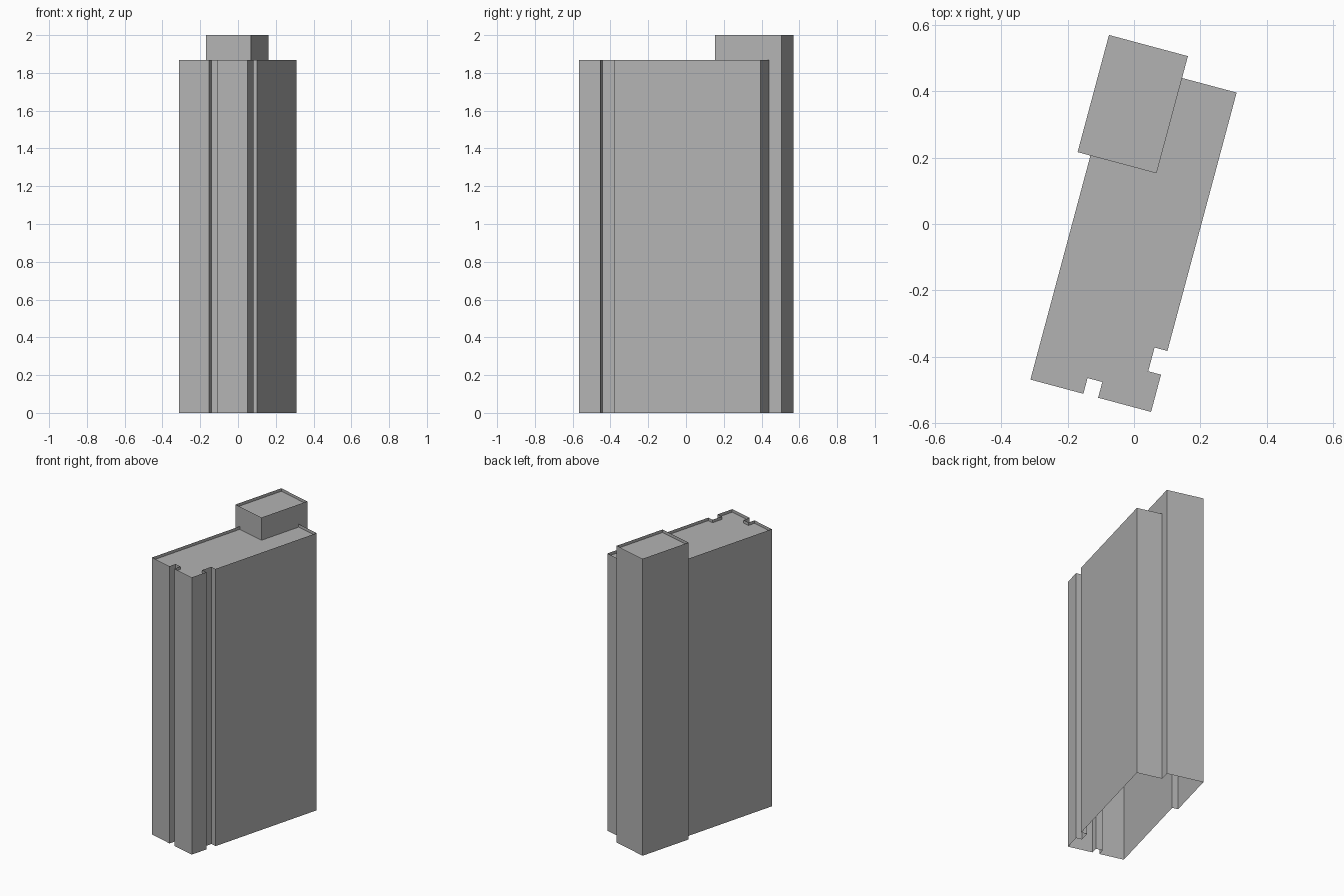
import bpy
import bmesh
from math import radians
from mathutils import Matrix

cube = bpy.data.objects.get("Cube")
if cube:
    bpy.data.objects.remove(cube, do_unlink=True)

GREY = (0.448, 0.448, 0.448, 1.0)
concrete = bpy.data.materials.new("concrete_grey")
concrete.use_nodes = True
concrete.diffuse_color = GREY
concrete.node_tree.nodes["Principled BSDF"].inputs["Base Color"].default_value = GREY

BODY_TOP, TOWER_TOP = 1.867, 2.0
TURN = Matrix.Rotation(radians(-15), 4, "Z")


def shell(name, outline, bases, top, rim, recess):
    """Open-bottomed walls on a plan outline with a roof sunk behind a parapet.
    bases holds the lower height of each wall; None leaves the wall out."""
    bm = bmesh.new()
    upper = [bm.verts.new((x, y, top)) for x, y in outline]
    roof = bm.faces.new(upper)
    for i, base in enumerate(bases):
        if base is None:
            continue
        j = (i + 1) % len(outline)
        low = [bm.verts.new((*outline[k], base)) for k in (i, j)]
        bm.faces.new((low[0], low[1], upper[j], upper[i]))

    # Parapet rim, then sunken roof
    bmesh.ops.inset_individual(bm, faces=[roof], thickness=rim, use_even_offset=True)
    sunk = bmesh.ops.extrude_discrete_faces(bm, faces=[roof])["faces"][0]
    bmesh.ops.translate(bm, verts=sunk.verts, vec=(0, 0, -recess))

    bmesh.ops.remove_doubles(bm, verts=bm.verts, dist=0.0005)
    bmesh.ops.transform(bm, matrix=TURN, verts=bm.verts)
    mesh = bpy.data.meshes.new(name)
    bm.to_mesh(mesh)
    bm.free()
    mesh.materials.append(concrete)
    obj = bpy.data.objects.new(name, mesh)
    bpy.context.collection.objects.link(obj)
    return obj


# Plan lines shared by the main block and the taller stair tower
left, right, front, back = -0.18, 0.196, -0.533, 0.462
tower_left, tower_right, tower_front, tower_back = -0.22, 0.026, 0.165, 0.53

# Main block: a front slot, a side slot and a corner left out for the tower
body = [
    (left, front), (-0.015, front), (-0.015, -0.484), (0.031, -0.484),
    (0.031, front), (right, front), (right, -0.417), (0.156, -0.417),
    (0.156, -0.343), (right, -0.343), (right, back), (tower_right, back),
    (tower_right, tower_front), (left, tower_front),
]
body_bases = [0] * len(body)
body_bases[11] = body_bases[12] = None  # open where it joins the tower
shell("main_block", body, body_bases, BODY_TOP, 0.012, 0.02)

# Stair tower: walls over the main block start at its parapet
tower = [
    (tower_left, tower_front), (left, tower_front), (tower_right, tower_front),
    (tower_right, back), (tower_right, tower_back), (tower_left, tower_back),
]
shell("stair_tower", tower, [0, BODY_TOP, BODY_TOP, 0, 0, 0], TOWER_TOP, 0.007, 0.02)
